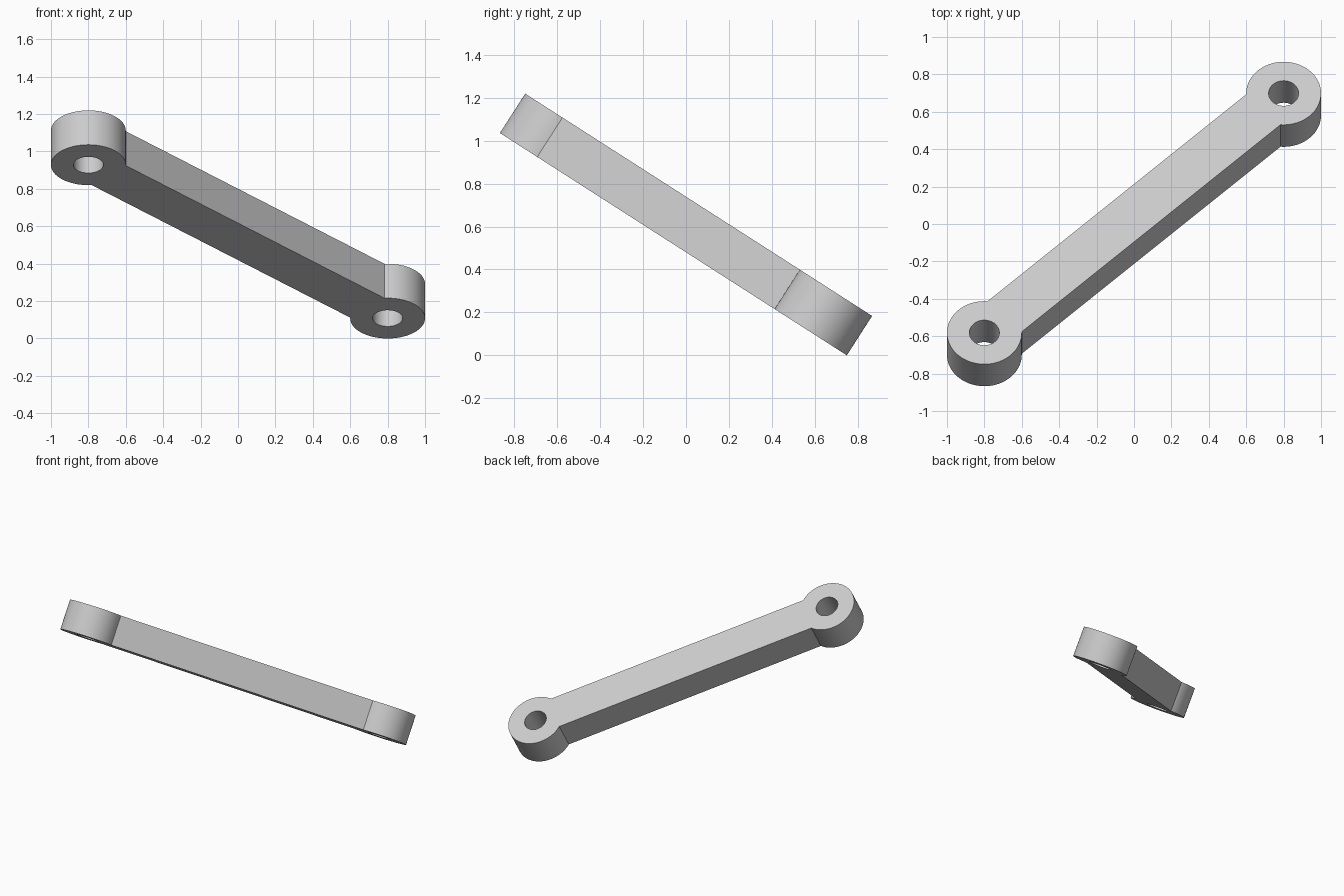
import bpy, bmesh
from math import asin, atan2, cos, sin, pi, radians

cube = bpy.data.objects.get("Cube")
if cube:
    bpy.data.objects.remove(cube, do_unlink=True)

END_X, END_Y = 0.8, 0.76        # eye centre in the link's own plane
EYE_R, HOLE_R, BAR_HALF = 0.2, 0.08, 0.133
THICK, TILT = 0.218, radians(32.65)
SEGMENTS = 64


def arc(cx, cy, radius, start, end, count):
    return [(cx + radius * cos(start + (end - start) * i / count),
             cy + radius * sin(start + (end - start) * i / count))
            for i in range(count + 1)]


def add_loop(curve, points):
    spline = curve.splines.new('POLY')
    spline.points.add(len(points) - 1)
    for p, (x, y) in zip(spline.points, points):
        p.co = (x, y, 0, 1)
    spline.use_cyclic_u = True


# Outline: an arc round each eye, joined by the straight bar sides
curve = bpy.data.curves.new("connecting_link", 'CURVE')
curve.dimensions = '2D'
curve.fill_mode = 'BOTH'
curve.extrude = THICK / 2
heading = atan2(END_Y, END_X)
sweep = pi - asin(BAR_HALF / EYE_R)
outline = []
for side, turn in ((1, heading), (-1, heading + pi)):
    outline += arc(side * END_X, side * END_Y, EYE_R, turn - sweep, turn + sweep, SEGMENTS)
add_loop(curve, outline)

# Pin holes
for side in (1, -1):
    add_loop(curve, arc(side * END_X, side * END_Y, HOLE_R, 0, 2 * pi, SEGMENTS)[:-1])

link = bpy.data.objects.new("connecting_link", curve)
bpy.context.collection.objects.link(link)
bpy.ops.object.select_all(action='DESELECT')
link.select_set(True)
bpy.context.view_layer.objects.active = link
bpy.ops.object.convert(target='MESH')
link = bpy.context.view_layer.objects.active

# Weld caps to walls
bm = bmesh.new()
bm.from_mesh(link.data)
bmesh.ops.remove_doubles(bm, verts=bm.verts, dist=0.0001)
bmesh.ops.recalc_face_normals(bm, faces=bm.faces)
bm.to_mesh(link.data)
bm.free()

# Tilt the link so its lowest edge rests on the ground
link.rotation_euler = (-TILT, 0, 0)
link.location.z = (END_Y + EYE_R) * sin(TILT) + THICK / 2 * cos(TILT)
bpy.ops.object.shade_smooth_by_angle(angle=radians(30))

# Plain grey metal
grey = bpy.data.materials.new("light_grey")
grey.use_nodes = True
colour = (0.6, 0.6, 0.6, 1)
grey.diffuse_color = colour
grey.node_tree.nodes["Principled BSDF"].inputs["Base Color"].default_value = colour
link.data.materials.clear()
link.data.materials.append(grey)
